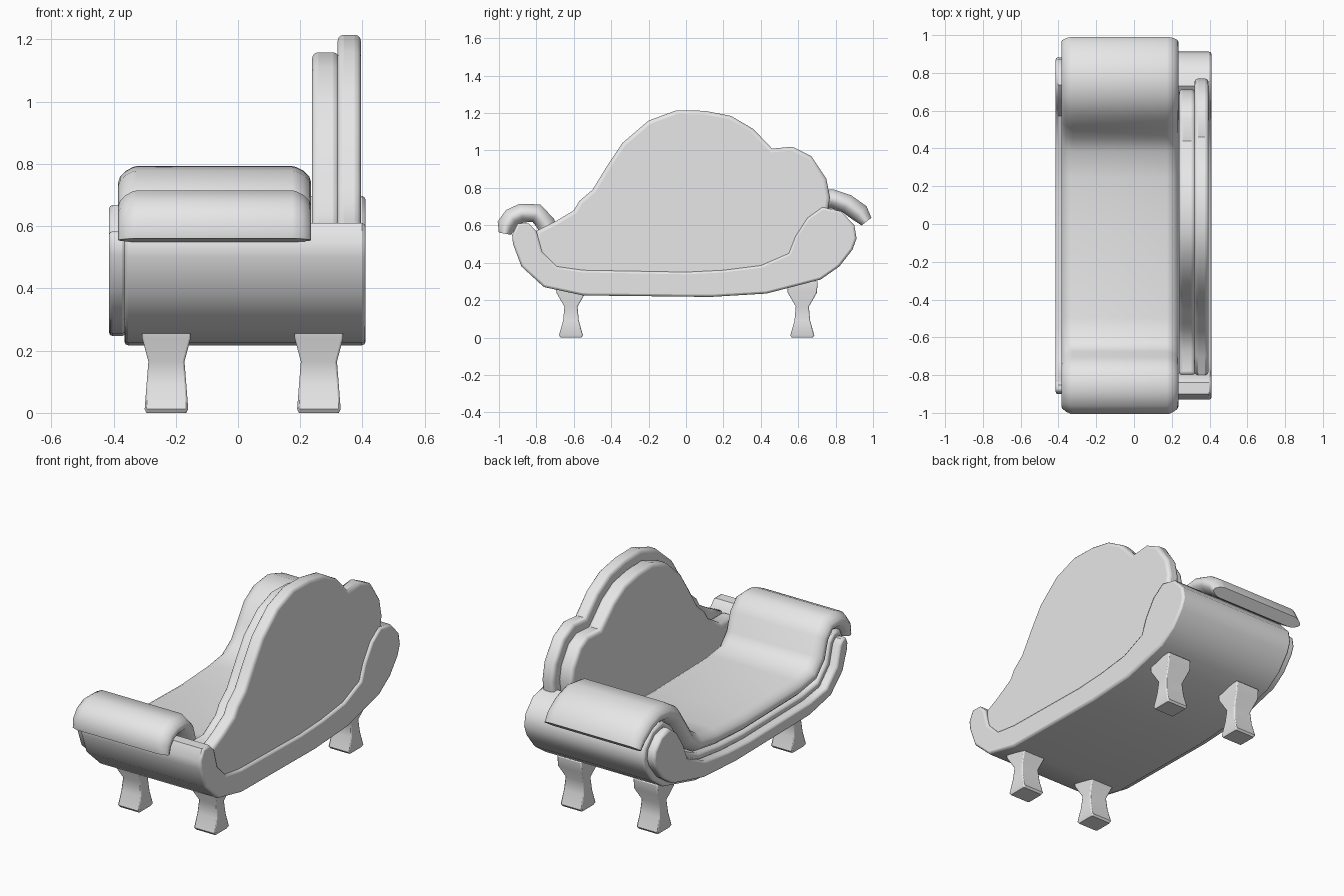
import bpy, bmesh
from mathutils import Vector

cube = bpy.data.objects.get("Cube")
if cube:
    bpy.data.objects.remove(cube)

grey = bpy.data.materials.new("light_grey")
grey.use_nodes = True
COLOUR = (0.8, 0.8, 0.8, 1)
grey.diffuse_color = COLOUR
grey.node_tree.nodes["Principled BSDF"].inputs["Base Color"].default_value = COLOUR


def finish(name, bm, bevel=0, segments=2, angle=0.7):
    """Turn a bmesh into a shaded object, optionally with rounded rims."""
    bmesh.ops.recalc_face_normals(bm, faces=bm.faces)
    mesh = bpy.data.meshes.new(name)
    bm.to_mesh(mesh)
    bm.free()
    mesh.materials.append(grey)
    obj = bpy.data.objects.new(name, mesh)
    bpy.context.collection.objects.link(obj)
    if bevel:
        mod = obj.modifiers.new("rounded_rim", "BEVEL")
        mod.width, mod.segments = bevel, segments
        mod.limit_method, mod.angle_limit = "ANGLE", 1.2
    bpy.ops.object.select_all(action="DESELECT")
    obj.select_set(True)
    bpy.context.view_layer.objects.active = obj
    bpy.ops.object.shade_smooth_by_angle(angle=angle)
    return obj


def slab(name, outline, x0, x1, bevel, segments=2):
    """Extrude a side outline (y, z) across the width."""
    bm = bmesh.new()
    face = bm.faces.new([bm.verts.new((x0, y, z)) for y, z in outline])
    ext = bmesh.ops.extrude_face_region(bm, geom=[face])
    verts = [g for g in ext["geom"] if isinstance(g, bmesh.types.BMVert)]
    bmesh.ops.translate(bm, verts=verts, vec=(x1 - x0, 0, 0))
    return finish(name, bm, bevel, segments)


def normals(points, closed):
    """Averaged left-hand normals along a path."""
    pts = [Vector(p) for p in points]
    n, result = len(pts), []
    for i, p in enumerate(pts):
        a = pts[i - 1] if closed or i else p
        b = pts[(i + 1) % n] if closed or i < n - 1 else p
        d = ((p - a).normalized() + (b - p).normalized()).normalized()
        result.append(Vector((-d.y, d.x)))
    return result


def inset(points, d):
    """Shrink a counter-clockwise outline."""
    return [Vector(p) + n * d for p, n in zip(points, normals(points, True))]


# Boat-shaped base with two scrolled ends
base = [(-.84, .61), (-.90, .61), (-.93, .55), (-.925, .50), (-.88, .38),
        (-.76, .27), (-.55, .225), (.13, .217), (.43, .235), (.72, .31),
        (.82, .38), (.89, .47), (.912, .53), (.90, .60), (.83, .675),
        (.73, .697), (.65, .64), (.585, .54), (.55, .45), (.40, .385),
        (.20, .36), (0, .35), (-.55, .36), (-.69, .38), (-.77, .46), (-.80, .57)]
slab("base_frame", base, -.365, .41, .012)
slab("front_trim", inset(base, .03), -.415, -.36, .012)

# Scalloped backrest, two layers
back = [(-.80, .57), (-.80, .42), (-.60, .30), (.30, .30), (.60, .38),
        (.74, .55), (.77, .75), (.75, .85), (.67, .97), (.57, 1.02),
        (.46, 1.01), (.36, 1.115), (.24, 1.185), (.10, 1.212), (-.05, 1.215),
        (-.20, 1.16), (-.34, 1.04), (-.42, .92), (-.50, .79), (-.57, .73),
        (-.60, .68), (-.70, .62)]
slab("back_panel", back, .32, .395, .02, 3)
padding = [p if p[0] < -.75 else q for p, q in zip(back, inset(back, .057))]
slab("back_padding", padding, .238, .325, .02, 3)

# Mattress: rounded section swept along a path that curls over both ends
path = [(-.968, .555), (-.960, .60), (-.93, .642), (-.88, .665), (-.80, .665),
        (-.75, .61), (-.72, .51), (-.65, .435), (-.50, .412), (0, .403),
        (.25, .417), (.40, .44), (.49, .50), (.55, .59), (.61, .68),
        (.69, .73), (.78, .742), (.86, .715), (.93, .665), (.965, .62)]
X0, X1, HALF = -.385, .235, .051
ROUND = [(0, -1), (.2, -.95), (.6, -.7), (.9, -.35), (1, 0)]
ROUND += [(a, -b) for a, b in ROUND[-2::-1]]
right = [(X1 - .06 + .06 * a, b) for a, b in ROUND]
section = right + [(X0 + X1 - x, -b) for x, b in right]
bm = bmesh.new()
rings = []
for i, (p, n) in enumerate(zip(path, normals(path, False))):
    half = HALF * (.65 if i in (0, len(path) - 1) else 1)
    ring = []
    for x, t in section:
        q = Vector(p) + n * t * half
        ring.append(bm.verts.new((x, q.x, q.y)))
    rings.append(ring)
for r, s in zip(rings, rings[1:]):
    for i in range(len(r)):
        j = (i + 1) % len(r)
        bm.faces.new((r[i], r[j], s[j], s[i]))
bm.faces.new(rings[0])
bm.faces.new(rings[-1])
finish("mattress", bm, angle=1.0)

# Four waisted legs: height, half width in x, half width in y
LEG = [(0, .064, .056), (.012, .07, .064), (.09, .064, .042),
       (.165, .058, .035), (.24, .078, .078), (.30, .078, .082)]
for end, y in (("front", -.615), ("rear", .622)):
    for side, x in (("right", -.23), ("left", .26)):
        bm = bmesh.new()
        rings = [[bm.verts.new((x + sx * hx, y + sy * hy, z))
                  for sx, sy in ((-1, -1), (1, -1), (1, 1), (-1, 1))]
                 for z, hx, hy in LEG]
        for r, s in zip(rings, rings[1:]):
            for i in range(4):
                j = (i + 1) % 4
                bm.faces.new((r[i], r[j], s[j], s[i]))
        bm.faces.new(rings[0])
        bm.faces.new(rings[-1])
        finish(end + "_" + side + "_leg", bm, .006)
